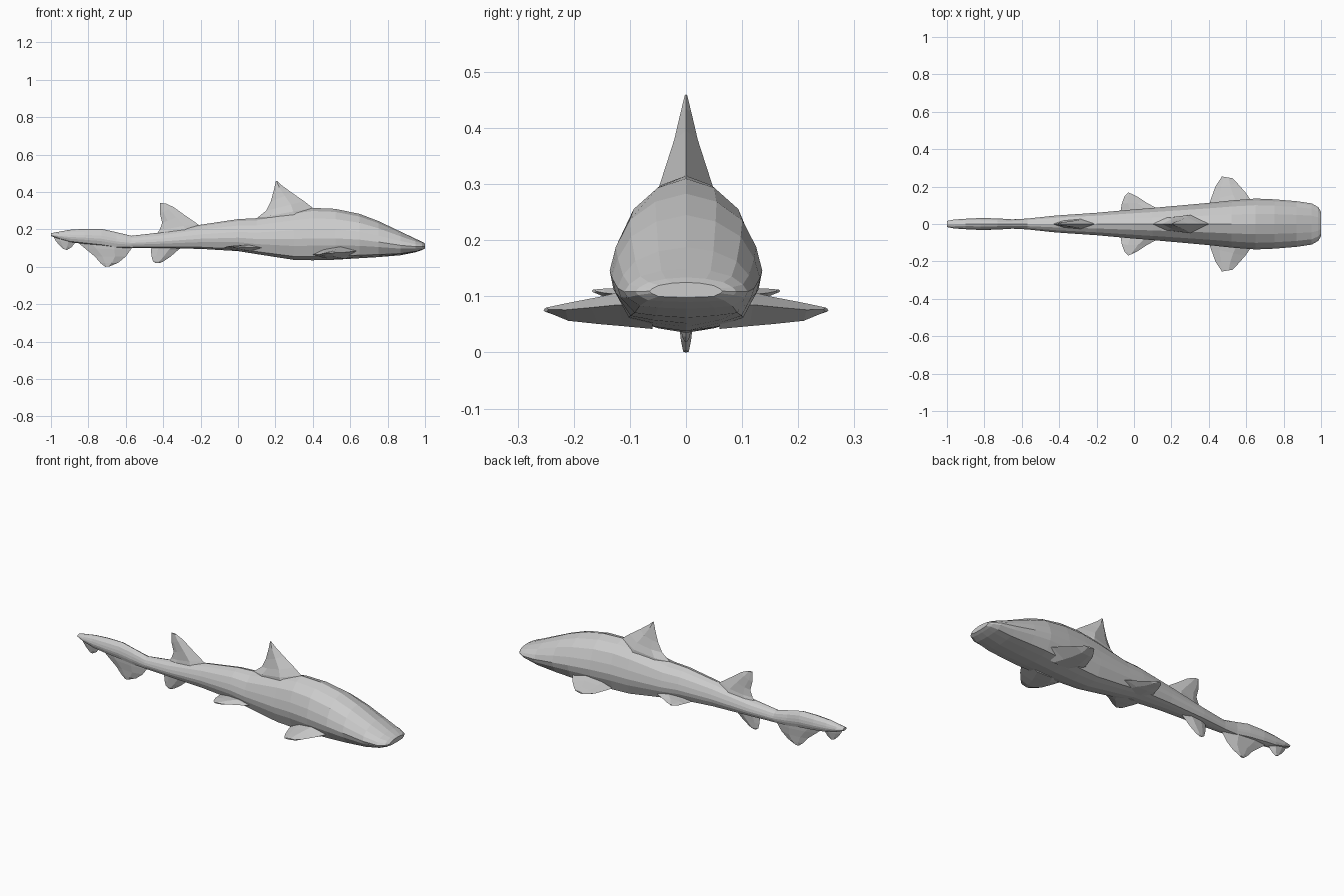
import bpy, bmesh
from mathutils import Vector


def loft(name, rings):
    """Skin closed rings of equal length and cap both ends (flat shaded)."""
    bm = bmesh.new()
    vs = [[bm.verts.new(p) for p in r] for r in rings]
    n = len(vs[0])
    for a, b in zip(vs, vs[1:]):
        for i in range(n):
            j = (i + 1) % n
            bm.faces.new((a[i], a[j], b[j], b[i]))
    bm.faces.new(vs[0])
    bm.faces.new(vs[-1])
    bmesh.ops.recalc_face_normals(bm, faces=bm.faces)
    me = bpy.data.meshes.new(name)
    bm.to_mesh(me)
    bm.free()
    ob = bpy.data.objects.new(name, me)
    bpy.context.collection.objects.link(ob)
    return ob


def fin(name, axis, stations):
    """Stations: (lead point, trail point, half thickness along axis)."""
    ax = Vector(axis)
    rings = []
    for lead, trail, t in stations:
        a, b = Vector(lead), Vector(trail)
        m, k = a.lerp(b, 0.35), a.lerp(b, 0.75)
        rings.append([a, m + ax * t, k + ax * t * .7, b, k - ax * t * .7, m - ax * t])
    return loft(name, rings)


def upright_fin(name, st):
    """Stations: lead x, lead z, trail x, trail z, half thickness."""
    return fin(name, (0, 1, 0), [((a, 0, b), (c, 0, d), t) for a, b, c, d, t in st])


def side_fins(name, st):
    """Stations: lead x, lead y, trail x, trail y, lead z, trail z, thickness."""
    ob = fin(name, (0, 0, 1),
             [((a, b, e), (c, d, f), t) for a, b, c, d, e, f, t in st])
    mod = ob.modifiers.new("mirror", 'MIRROR')
    mod.use_axis = (False, True, False)
    mod.use_clip = False


# Body: half cross-section (width, height fraction), mirrored around the ring
half = [(0, 1), (.4, .94), (.74, .8), (.92, .6), (1, .42),
        (.95, .28), (.75, .07), (.45, .03), (0, 0)]
section = half + [(-y, z) for y, z in half[-2:0:-1]]
# x, bottom z, top z, half width
stations = [(1, .098, .125, .065), (.985, .09, .134, .09), (.95, .078, .15, .11),
            (.87, .062, .188, .122), (.75, .052, .245, .132), (.65, .046, .283, .136),
            (.52, .038, .31, .126), (.4, .035, .315, .113), (.3, .037, .302, .104),
            (.1, .068, .26, .086), (0, .084, .255, .078), (-.2, .096, .225, .06),
            (-.42, .1, .183, .045), (-.57, .1, .166, .029), (-.65, .1, .185, .025),
            (-.73, .112, .203, .03), (-.82, .122, .203, .032), (-.9, .132, .198, .028),
            (-.96, .15, .187, .024), (-1, .165, .18, .016)]
loft("body", [[(x, y * w, b + z * (t - b)) for y, z in section]
              for x, b, t, w in stations])

# Back fins
upright_fin("front_dorsal_fin", [
    (.43, .27, .09, .22, .05), (.4, .315, .1, .26, .048), (.355, .35, .15, .30, .036),
    (.29, .395, .175, .35, .021), (.235, .435, .192, .41, .01), (.208, .46, .202, .457, .002)])
upright_fin("rear_dorsal_fin", [
    (-.18, .2, -.46, .15, .03), (-.22, .232, -.42, .195, .022), (-.29, .28, -.405, .235, .016),
    (-.345, .32, -.418, .285, .01), (-.385, .338, -.418, .342, .004)])
upright_fin("anal_fin", [
    (-.28, .12, -.46, .12, .022), (-.32, .09, -.465, .09, .016), (-.36, .055, -.463, .06, .011),
    (-.4, .028, -.455, .03, .007), (-.42, .02, -.44, .02, .003)])

# Tail lobes
upright_fin("lower_tail_lobe", [
    (-.55, .125, -.88, .15, .02), (-.575, .09, -.82, .1, .018), (-.6, .055, -.765, .055, .013),
    (-.64, .022, -.735, .02, .009), (-.685, .003, -.71, 0, .005)])
upright_fin("upper_tail_lobe", [
    (-.85, .155, -.99, .168, .017), (-.87, .13, -.975, .14, .014),
    (-.89, .105, -.955, .115, .008), (-.915, .09, -.935, .096, .004)])

# Paired fins under the body
side_fins("pectoral_fins", [
    (.66, .06, .42, .06, .085, .065, .036), (.63, .12, .4, .1, .085, .065, .031),
    (.595, .17, .41, .13, .08, .065, .024), (.555, .215, .435, .2, .076, .066, .016),
    (.525, .245, .47, .254, .077, .075, .004)])
side_fins("pelvic_fins", [
    (.17, .03, -.08, .03, .1, .1, .018), (.12, .085, -.07, .08, .102, .103, .015),
    (.065, .115, -.065, .11, .103, .107, .011), (.02, .145, -.05, .15, .106, .108, .007),
    (-.01, .16, -.03, .168, .109, .11, .003)])
